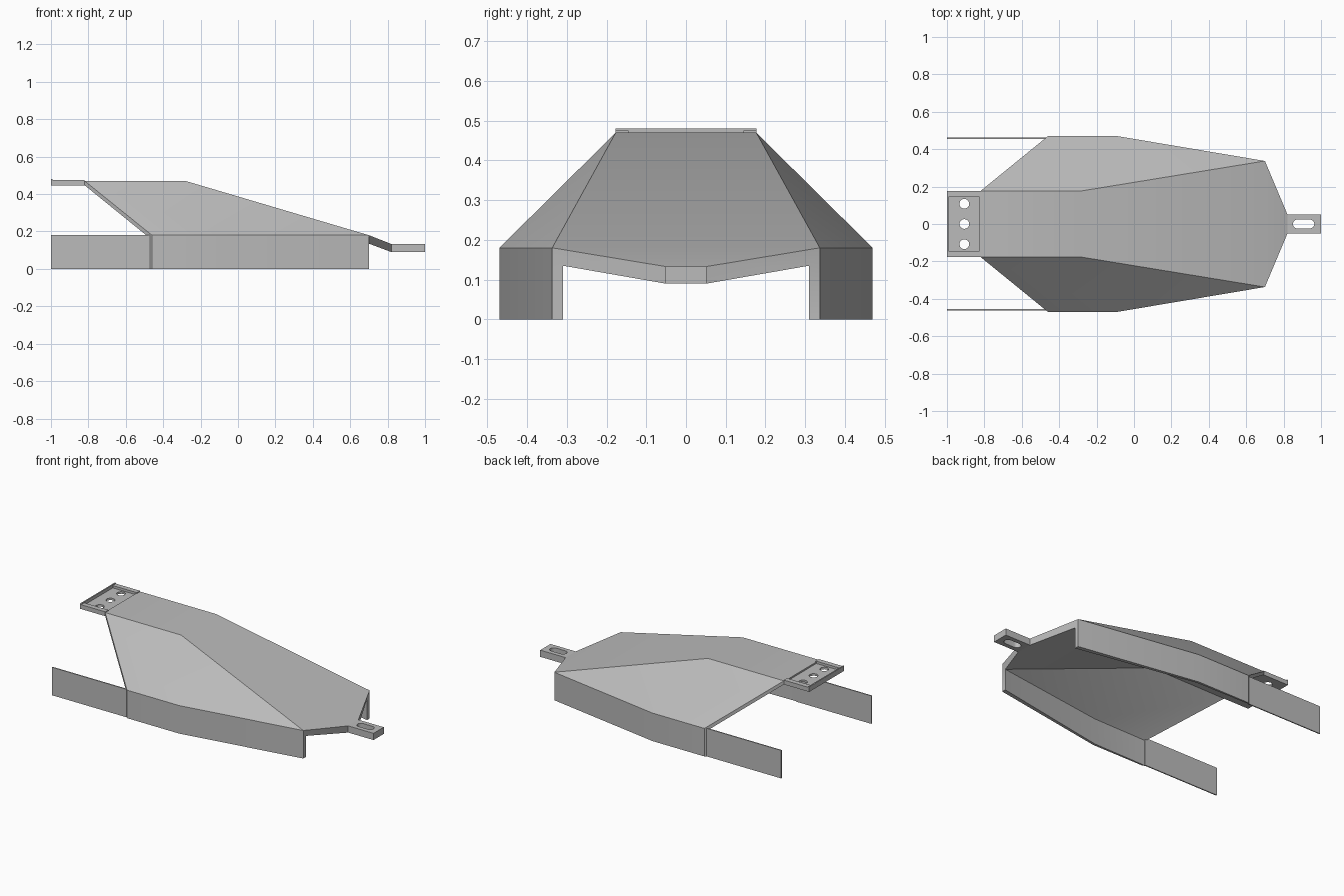
import bpy
import bmesh
import math

cube = bpy.data.objects.get("Cube")
if cube:
    bpy.data.objects.remove(cube, do_unlink=True)

grey = bpy.data.materials.new("plain grey")
grey.use_nodes = True
colour = (0.5, 0.5, 0.5, 1)
grey.diffuse_color = colour
grey.node_tree.nodes["Principled BSDF"].inputs["Base Color"].default_value = colour


def finish(bm, name, smooth=True):
    bmesh.ops.recalc_face_normals(bm, faces=bm.faces)
    mesh = bpy.data.meshes.new(name)
    bm.to_mesh(mesh)
    bm.free()
    mesh.materials.append(grey)
    obj = bpy.data.objects.new(name, mesh)
    bpy.context.collection.objects.link(obj)
    if smooth:
        bpy.ops.object.select_all(action="DESELECT")
        obj.select_set(True)
        bpy.context.view_layer.objects.active = obj
        bpy.ops.object.shade_smooth_by_angle(angle=math.radians(30))
    return obj


def rect(x0, x1, y0, y1):
    return [(x0, y0), (x1, y0), (x1, y1), (x0, y1)]


def slot(cx, cy, radius, half_run=0.0, steps=12):
    """Round hole, or a slot along x when half_run is given."""
    points = []
    for side, start in ((1, -math.pi / 2), (-1, math.pi / 2)):
        for i in range(steps + (half_run > 0)):
            a = start + math.pi * i / steps
            points.append((cx + side * half_run + radius * math.cos(a),
                           cy + radius * math.sin(a)))
    return points


def plate(name, outline, z0, z1, holes=()):
    """Flat plate with cut-out loops, extruded from z0 to z1."""
    bm = bmesh.new()
    edges = []
    for loop in (outline, *holes):
        verts = [bm.verts.new((x, y, z0)) for x, y in loop]
        edges += [bm.edges.new((verts[i - 1], v)) for i, v in enumerate(verts)]
    bmesh.ops.triangle_fill(bm, edges=edges, use_beauty=True)
    new = bmesh.ops.extrude_face_region(bm, geom=bm.faces[:], use_keep_orig=True)
    top = [g for g in new["geom"] if isinstance(g, bmesh.types.BMVert)]
    bmesh.ops.translate(bm, verts=top, vec=(0, 0, z1 - z0))
    return finish(bm, name)


# Hood shell: outer and inner corners on one side, mirrored across y
OUTER = {"crown_end": (-0.82, 0.177, 0.47), "crown": (-0.28, 0.177, 0.47),
         "rear": (0.70, 0.337, 0.18), "neck": (0.82, 0.052, 0.133),
         "eave_end": (-0.46, 0.47, 0.18), "eave": (-0.09, 0.47, 0.18)}
INNER = {"crown_end": (-0.82, 0.177, 0.447), "crown": (-0.28, 0.172, 0.447),
         "rear": (0.70, 0.31, 0.135), "neck": (0.82, 0.052, 0.09),
         "eave_end": (-0.472, 0.46, 0.165), "eave": (-0.09, 0.455, 0.165)}
SIDE_FACES = [("crown_end", "crown", "eave", "eave_end"), ("crown", "rear", "eave"),
              ("eave_end", "eave", "eave_foot", "eave_end_foot"),
              ("eave", "rear", "rear_foot", "eave_foot")]
TOP_STRIP = ["crown_end", "crown", "rear", "neck"]

bm = bmesh.new()
skins = []
for corners in (OUTER, INNER):
    skin = {}
    for side in (1, -1):
        for key, (x, y, z) in corners.items():
            skin[key, side] = bm.verts.new((x, y * side, z))
            if key in ("rear", "eave", "eave_end"):
                skin[key + "_foot", side] = bm.verts.new((x, y * side, 0))
        for names in SIDE_FACES:
            bm.faces.new([skin[n, side] for n in names])
    for a, b in zip(TOP_STRIP, TOP_STRIP[1:]):
        bm.faces.new([skin[a, 1], skin[a, -1], skin[b, -1], skin[b, 1]])
    skins.append(skin)
# Close the sheet thickness along every open edge
partner = {v: skins[1][key] for key, v in skins[0].items()}
for edge in [e for e in bm.edges if e.is_boundary and e.verts[0] in partner]:
    a, b = edge.verts
    bm.faces.new((a, b, partner[b], partner[a]))
finish(bm, "hood_shell")

# Slotted rear tongue
plate("rear_tongue", rect(0.82, 1.0, -0.052, 0.052), 0.09, 0.133,
      [slot(0.907, 0, 0.024, 0.033)])

# Recessed mounting plate with three bolt holes and raised rims
plate("mount_floor", rect(-1.0, -0.82, -0.177, 0.177), 0.447, 0.46,
      [slot(-0.907, y, 0.026) for y in (-0.108, 0, 0.108)])
plate("mount_end_rim", rect(-1.0, -0.992, -0.177, 0.177), 0.46, 0.48)
plate("mount_inner_rim", rect(-0.825, -0.82, -0.145, 0.145), 0.46, 0.47)
for side, label in ((1, "back"), (-1, "front")):
    ys = sorted((0.145 * side, 0.177 * side))
    plate("mount_side_rim_" + label, rect(-0.992, -0.82, *ys), 0.46, 0.475)
    # Thin side skirts reaching forward from the shell
    ys = sorted((0.455 * side, 0.462 * side))
    plate("side_skirt_" + label, rect(-1.0, -0.465, *ys), 0, 0.18)
